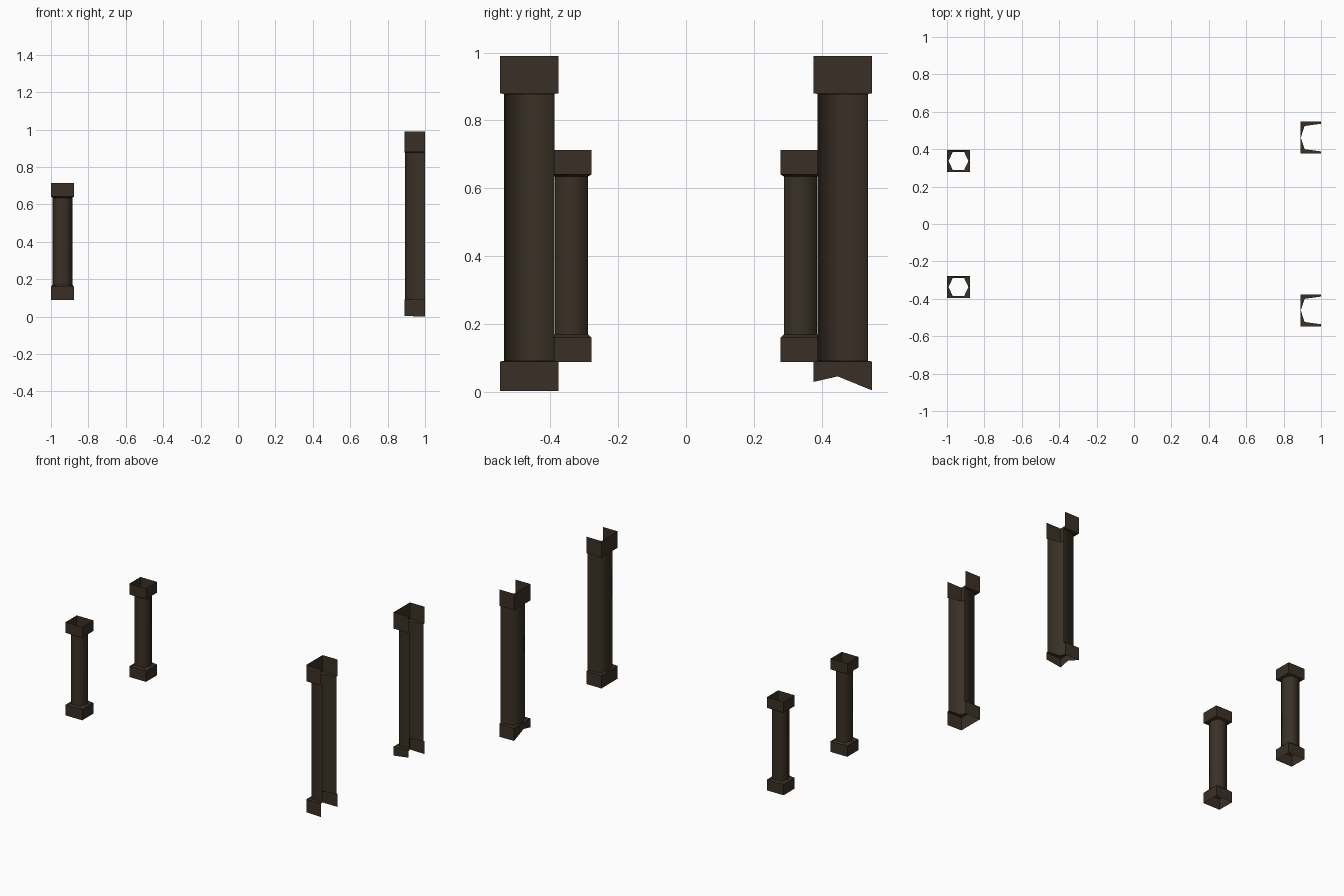
import bpy

if "Cube" in bpy.data.objects:
    bpy.data.objects.remove(bpy.data.objects["Cube"])

# Dark brown, used for everything
wood = bpy.data.materials.new("dark_brown")
wood.diffuse_color = (0.042, 0.030, 0.019, 1)
wood.use_nodes = True
wood.node_tree.nodes["Principled BSDF"].inputs["Base Color"].default_value = wood.diffuse_color


def loft(name, rings, closed, smooth_band):
    """Skin a stack of counter-clockwise rings; smooth only the shaft band."""
    n = len(rings[0])
    verts = [p for ring in rings for p in ring]
    faces, bands = [], []
    for r in range(len(rings) - 1):
        for i in range(n if closed else n - 1):
            j = (i + 1) % n
            a, b = r * n, (r + 1) * n
            faces.append((a + i, a + j, b + j, b + i))
            bands.append(r)
    mesh = bpy.data.meshes.new(name)
    mesh.from_pydata(verts, [], faces)
    mesh.materials.append(wood)
    for poly, band in zip(mesh.polygons, bands):
        poly.use_smooth = band == smooth_band
    obj = bpy.data.objects.new(name, mesh)
    bpy.context.collection.objects.link(obj)
    return obj


def ring(points, cx, cy, z):
    return [(cx + x, cy + y, z) for x, y in points]


# Short column: hollow hexagonal shaft with open square base and cap
SQ, HX, HF, HY = 0.0615, 0.053, 0.030, 0.049
short_square = [(SQ, 0), (SQ, SQ - .003), (-SQ, SQ - .003),
                (-SQ, 0), (-SQ, .003 - SQ), (SQ, .003 - SQ)]
short_hex = [(HX, 0), (HF, HY), (-HF, HY), (-HX, 0), (-HF, -HY), (HF, -HY)]


def short_column(name, cy):
    stack = [(short_square, .088), (short_square, .16), (short_hex, .17),
             (short_hex, .635), (short_square, .641), (short_square, .713)]
    loft(name, [ring(p, -0.9385, cy, z) for p, z in stack], True, 2)


# Tall half column: open on the +x side
tall_square = [(1, .0858), (.89, .0858), (.89, -.015), (.89, -.0858), (1, -.0858)]
tall_hex = [(1, .074), (.912, .062), (.892, 0), (.912, -.062), (1, -.074)]


def tall_column(name, cy, foot):
    stack = [(tall_square, 0), (tall_square, .09), (tall_hex, .092),
             (tall_hex, .878), (tall_square, .88), (tall_square, .99)]
    rings = [ring(p, 0, cy, z) for p, z in stack]
    # uneven lower edge
    rings[0] = [(x, y, z) for (x, y, _), z in zip(rings[0], foot)]
    loft(name, rings, False, 2)


short_column("short_column_front", -0.337)
short_column("short_column_back", 0.337)
tall_column("tall_half_column_front", -0.462, (.003, .003, .003, .003, 0))
tall_column("tall_half_column_back", 0.462, (.003, .005, .046, .03, .045))
